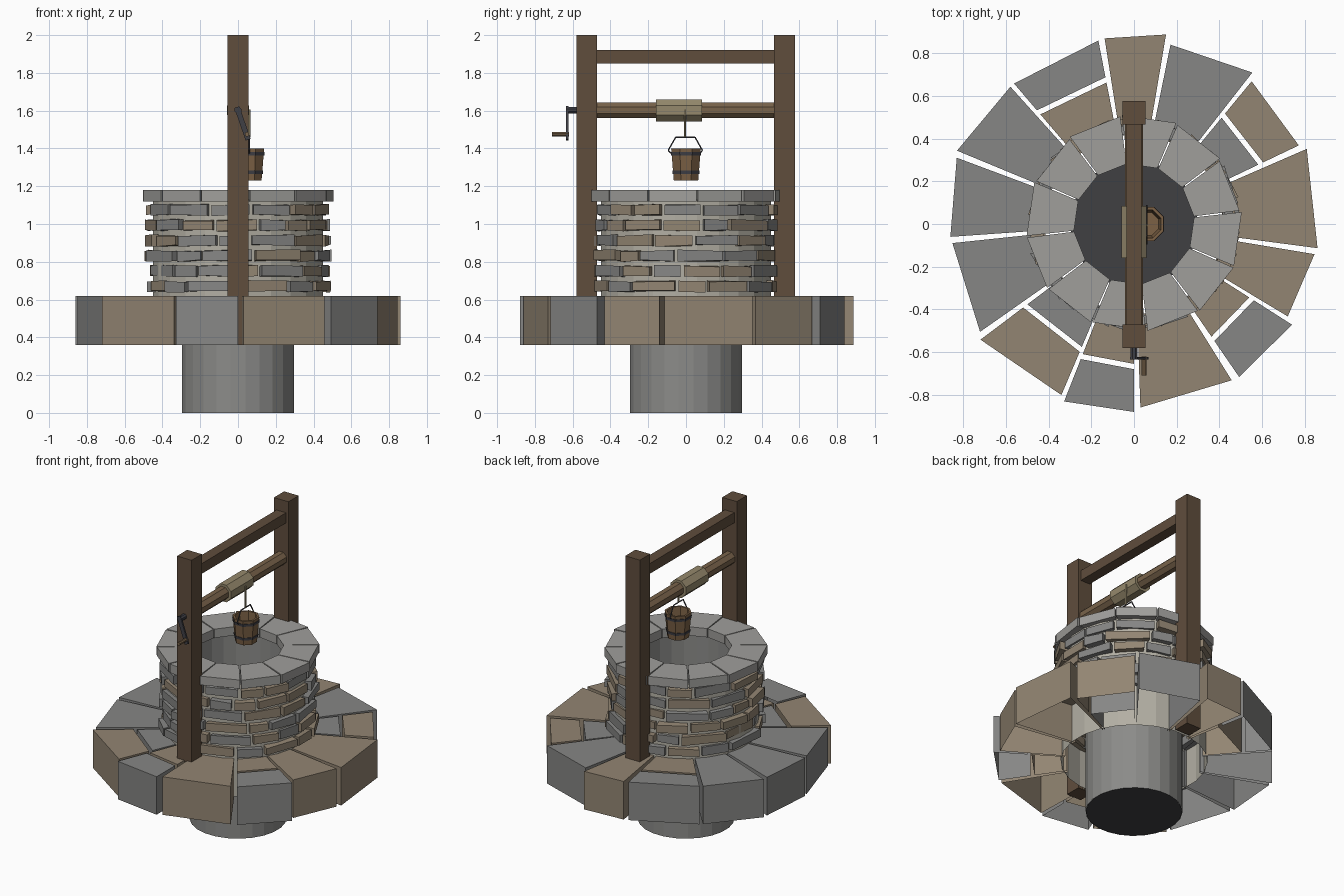
import bpy, bmesh, random
from math import sin, cos, pi, radians
from mathutils import Vector, Matrix

if "Cube" in bpy.data.objects:
    bpy.data.objects.remove(bpy.data.objects["Cube"])

random.seed(7)


def mat(name, r, g, b):
    m = bpy.data.materials.new(name)
    m.diffuse_color = (r, g, b, 1)
    m.use_nodes = True
    m.node_tree.nodes["Principled BSDF"].inputs["Base Color"].default_value = m.diffuse_color
    return m


GREY = mat("grey_stone", 0.24, 0.24, 0.235)
TAN = mat("tan_stone", 0.29, 0.235, 0.17)
PALE = mat("cap_stone", 0.35, 0.345, 0.33)
MORTAR = mat("mortar", 0.45, 0.43, 0.37)
SHAFT = mat("shaft_stone", 0.26, 0.26, 0.25)
DARK = mat("dark_floor", 0.05, 0.05, 0.055)
WOOD = mat("dark_wood", 0.115, 0.075, 0.046)
AXLE = mat("axle_wood", 0.19, 0.125, 0.07)
BUCKET = mat("bucket_wood", 0.2, 0.12, 0.06)
ROPE = mat("rope", 0.3, 0.25, 0.15)
IRON = mat("iron", 0.05, 0.05, 0.06)


def finish(name, bm, *mats):
    me = bpy.data.meshes.new(name)
    bm.to_mesh(me)
    bm.free()
    for m in mats:
        me.materials.append(m)
    ob = bpy.data.objects.new(name, me)
    bpy.context.collection.objects.link(ob)
    return ob


def wedge(bm, a0, a1, rin, rout, z0, z1, mi=0, open_box=False, wobble=0.0):
    """Stone block between two angles (degrees); rin and rout are pairs of corner radii."""
    plan = [(a0, rin[0]), (a0, rout[0]), (a1, rout[1]), (a1, rin[1])]
    lo, hi = [], []
    for a, r in plan:
        x, y = r * cos(radians(a)), r * sin(radians(a))
        lo.append(bm.verts.new((x, y, z0 + random.uniform(-wobble, wobble))))
        hi.append(bm.verts.new((x, y, z1 + random.uniform(-wobble, wobble))))
    faces = [bm.faces.new(hi)]
    for i in range(3 if open_box else 4):
        j = (i + 1) % 4
        faces.append(bm.faces.new((lo[i], lo[j], hi[j], hi[i])))
    if not open_box:
        faces.append(bm.faces.new(lo[::-1]))
    for f in faces:
        f.material_index = mi


def box(name, lo, hi, m):
    lo, hi = Vector(lo), Vector(hi)
    bm = bmesh.new()
    bmesh.ops.create_cube(bm, size=1, matrix=Matrix.Translation((lo + hi) / 2)
                          @ Matrix.Diagonal((*(hi - lo), 1)))
    return finish(name, bm, m)


def add_rod(bm, p, q, r, n):
    p, q = Vector(p), Vector(q)
    mx = (Matrix.Translation((p + q) / 2) @ (q - p).to_track_quat('Z', 'Y').to_matrix().to_4x4()
          @ Matrix.Rotation(pi / n, 4, 'Z'))
    bmesh.ops.create_cone(bm, cap_ends=True, segments=n, radius1=r, radius2=r,
                          depth=(q - p).length, matrix=mx)


def rod(name, pts, r, n, m):
    bm = bmesh.new()
    for p, q in zip(pts, pts[1:]):
        add_rod(bm, p, q, r, n)
    return finish(name, bm, m)


def lathe(name, profile, n, m, cx=0.0):
    bm = bmesh.new()
    rings = [[bm.verts.new((cx + r * cos((k + .5) * 2 * pi / n), r * sin((k + .5) * 2 * pi / n), z))
              for k in range(n)] for r, z in profile]
    for a, b in zip(rings, rings[1:]):
        for k in range(n):
            j = (k + 1) % n
            bm.faces.new((a[k], a[j], b[j], b[k]))
    bmesh.ops.remove_doubles(bm, verts=bm.verts, dist=1e-5)
    return finish(name, bm, m)


# Shaft, dark floor and mortar core
lathe("well_shaft", [(0.3, 0), (0.3, 1.13)], 24, SHAFT)
lathe("shaft_floor", [(0, 0.002), (0.298, 0.002)], 24, DARK)
lathe("mortar_core", [(0.455, 0.36), (0.455, 1.13)], 24, MORTAR)

# Paving ring: start angle, end angle, outer radii, split radius (0 = whole), outer colour
paving = [
    (-7.5, 23.5, .867, .882, 0, 1), (25.5, 50.5, .855, .866, .67, 1),
    (52, 78.5, .90, .857, 0, 0), (80.4, 99, .90, .88, 0, 1),
    (101, 130.5, .875, .865, .70, 0), (132, 157.5, .865, .897, 0, 0),
    (159.5, 184, .886, .862, 0, 0), (186, 215, .855, .88, 0, 0),
    (217, 247, .90, .87, .65, 1), (248.5, 270, .893, .88, .68, 0),
    (272, 302, .86, .863, 0, 1), (304.5, 327.5, .87, .877, .665, 0),
    (329, 350.5, .84, .857, 0, 1),
]
bm = bmesh.new()
for a0, a1, r0, r1, split, c in paving:
    inner = (0.43, 0.43)
    if split:
        wedge(bm, a0, a1, inner, (split - .025, split - .025), 0.36, 0.618, 1 - c, True)
        inner = (split, split)
    wedge(bm, a0, a1, inner, (r0, r1), 0.36, 0.62, c, True)
finish("paving_ring", bm, GREY, TAN)

# Six courses of uneven wall stones
bm = bmesh.new()
for row in range(6):
    z = 0.67 + 0.081 * row
    widths = [random.uniform(0.65, 1.35) for _ in range(14)]
    a = random.uniform(0, 25)
    for w in widths:
        span = w * 360 / sum(widths)
        r = random.uniform(0.475, 0.5)
        wedge(bm, a + 1.2, a + span - 1.2, (0.43, 0.43),
              (r + random.uniform(-.008, .008), r + random.uniform(-.008, .008)),
              z - 0.027, z + 0.027, random.randint(0, 1), wobble=0.006)
        a += span
finish("wall_stones", bm, GREY, TAN)

# Twelve cap stones
bm = bmesh.new()
for k in range(12):
    a = 6.8 + 30 * k
    r = random.uniform(0.497, 0.513)
    wedge(bm, a + .5, a + 29.5, (0.283, 0.283), (r, r), 1.12, 1.18)
finish("cap_stones", bm, PALE)

# Timber frame
for side, y0 in (("front", -0.58), ("back", 0.467)):
    box(side + "_post", (-0.055, y0, 0.36), (0.055, y0 + 0.11, 2.0), WOOD)
box("top_beam", (-0.036, -0.475, 1.85), (0.036, 0.47, 1.92), WOOD)

# Windlass
rod("axle", [(0, -0.475, 1.602), (0, 0.47, 1.602)], 0.045, 8, AXLE)
rod("rope_drum", [(0, -0.16, 1.602), (0, 0.085, 1.602)], 0.063, 8, ROPE)
rod("rope", [(0.06, -0.005, 1.605), (0.06, -0.005, 1.46)], 0.007, 6, ROPE)

# Crank
rod("crank_stub", [(0, -0.57, 1.602), (0, -0.632, 1.602)], 0.019, 8, IRON)
arm = box("crank_arm", (-0.014, -0.634, -0.165), (0.014, -0.622, 0.018), IRON)
arm.location = (0, 0, 1.602)
arm.rotation_euler = (0, radians(-19), 0)
rod("crank_handle", [(0.047, -0.62, 1.475), (0.047, -0.71, 1.475)], 0.012, 8, AXLE)

# Bucket with iron bands and bail handle
lathe("bucket", [(0, 1.235), (0.07, 1.23), (0.085, 1.4), (0.071, 1.4), (0.059, 1.25), (0, 1.25)],
      8, BUCKET, 0.06)
for name, z in (("lower_band", 1.265), ("upper_band", 1.363)):
    r = 0.07 + (z - 1.23) * 0.088
    lathe(name, [(r, z), (r + .004, z), (r + .0055, z + .017), (r, z + .017)], 8, IRON, 0.06)
rod("bucket_handle", [(0.06, y, z) for y, z in
    ((-0.08, 1.375), (-0.094, 1.39), (-0.055, 1.459), (0.048, 1.459), (0.087, 1.39), (0.075, 1.375))],
    0.004, 6, IRON)
